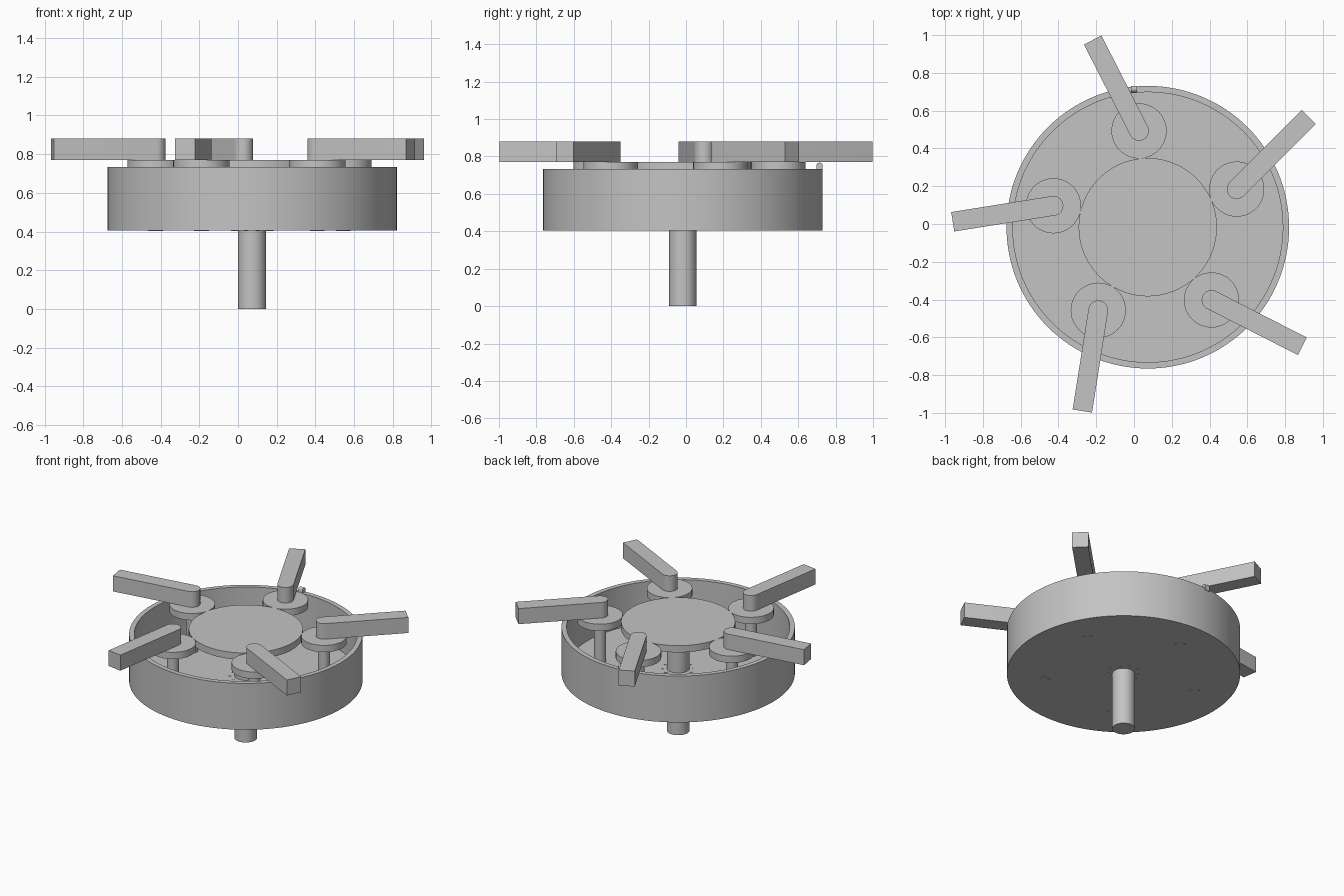
import bpy, bmesh
from math import radians, cos, sin, pi
from mathutils import Vector

cube = bpy.data.objects.get("Cube")
if cube:
    bpy.data.objects.remove(cube, do_unlink=True)

grey = bpy.data.materials.new("plain_grey")
grey.use_nodes = True
grey.diffuse_color = (0.55, 0.55, 0.55, 1)
grey.node_tree.nodes["Principled BSDF"].inputs["Base Color"].default_value = grey.diffuse_color

CX, CY = 0.073, -0.017          # main axis
FLOOR, FLOOR_TOP, RIM = 0.405, 0.44, 0.733
DISC_LOW, DISC_TOP, ARM_TOP = 0.722, 0.77, 0.88


def finish(name, bm, location, turn=0.0):
    bmesh.ops.recalc_face_normals(bm, faces=bm.faces)
    mesh = bpy.data.meshes.new(name)
    bm.to_mesh(mesh)
    bm.free()
    obj = bpy.data.objects.new(name, mesh)
    bpy.context.collection.objects.link(obj)
    obj.location = location
    obj.rotation_euler.z = turn
    mesh.materials.append(grey)
    bpy.ops.object.select_all(action='DESELECT')
    obj.select_set(True)
    bpy.context.view_layer.objects.active = obj
    bpy.ops.object.shade_smooth_by_angle(angle=radians(30))
    return obj


def lathe(name, profile, x, y, steps=64):
    """Spin a (radius, height) profile about a vertical axis."""
    bm = bmesh.new()
    verts = [bm.verts.new((r, 0, z)) for r, z in profile]
    edges = [bm.edges.new(pair) for pair in zip(verts, verts[1:])]
    bmesh.ops.spin(bm, geom=verts + edges, axis=(0, 0, 1), cent=(0, 0, 0),
                   angle=2 * pi, steps=steps)
    bmesh.ops.remove_doubles(bm, verts=bm.verts, dist=0.0001)
    return finish(name, bm, (x, y, 0))


def rod(name, r, low, high, x, y, steps=48):
    return lathe(name, [(0, low), (r, low), (r, high), (0, high)], x, y, steps)


def extrude_outline(name, outline, depth, location, turn=0.0):
    """Raise a closed outline of 3D points along a depth vector."""
    bm = bmesh.new()
    face = bm.faces.new([bm.verts.new(p) for p in outline])
    new = bmesh.ops.extrude_face_region(bm, geom=[face])["geom"]
    bmesh.ops.translate(bm, vec=Vector(depth),
                        verts=[v for v in new if isinstance(v, bmesh.types.BMVert)])
    return finish(name, bm, location, turn)


# Open drum with a floor
lathe("drum", [(0, FLOOR), (0.748, FLOOR), (0.748, RIM), (0.715, RIM),
               (0.715, FLOOR_TOP), (0, FLOOR_TOP)], CX, CY, 128)

# Drive shaft and central wheel
rod("main_shaft", 0.073, 0, DISC_LOW + 0.01, CX, CY)
rod("central_wheel", 0.366, DISC_LOW, DISC_TOP, CX, CY, 96)

# Bearing pins round the shaft
for i in range(10):
    a = 2 * pi * i / 10
    rod("bearing_pin", 0.01, FLOOR - 0.002, FLOOR_TOP + 0.002,
        CX + 0.1 * cos(a), CY + 0.1 * sin(a), 12)

# Five small wheels, each with a post and a round-ended arm
HALF, REACH = 0.052, 0.54
arm_outline = [(REACH, -HALF, 0), (REACH, HALF, 0)]
arm_outline += [(HALF * cos(a), HALF * sin(a), 0)
                for a in (pi / 2 + pi * i / 20 for i in range(21))]
for k in range(5):
    a = radians(95.2 + 72 * k)
    x, y = CX + 0.512 * cos(a), CY + 0.512 * sin(a)
    rod("wheel_post", 0.038, FLOOR - 0.002, DISC_LOW + 0.01, x, y, 32)
    rod("small_wheel", 0.146, DISC_LOW, DISC_TOP, x, y)
    extrude_outline("arm", arm_outline, (0, 0, ARM_TOP - DISC_TOP),
                    (x, y, DISC_TOP), radians(117 + 72 * k))

# Little round-topped stop on the rim
R = 0.017
stop_outline = [(0, -R, -0.03), (0, R, -0.03)]
stop_outline += [(0, R * cos(pi * i / 12), R * sin(pi * i / 12)) for i in range(13)]
extrude_outline("rim_stop", stop_outline, (2 * R, 0, 0), (-R, 0.714, 0.75))
